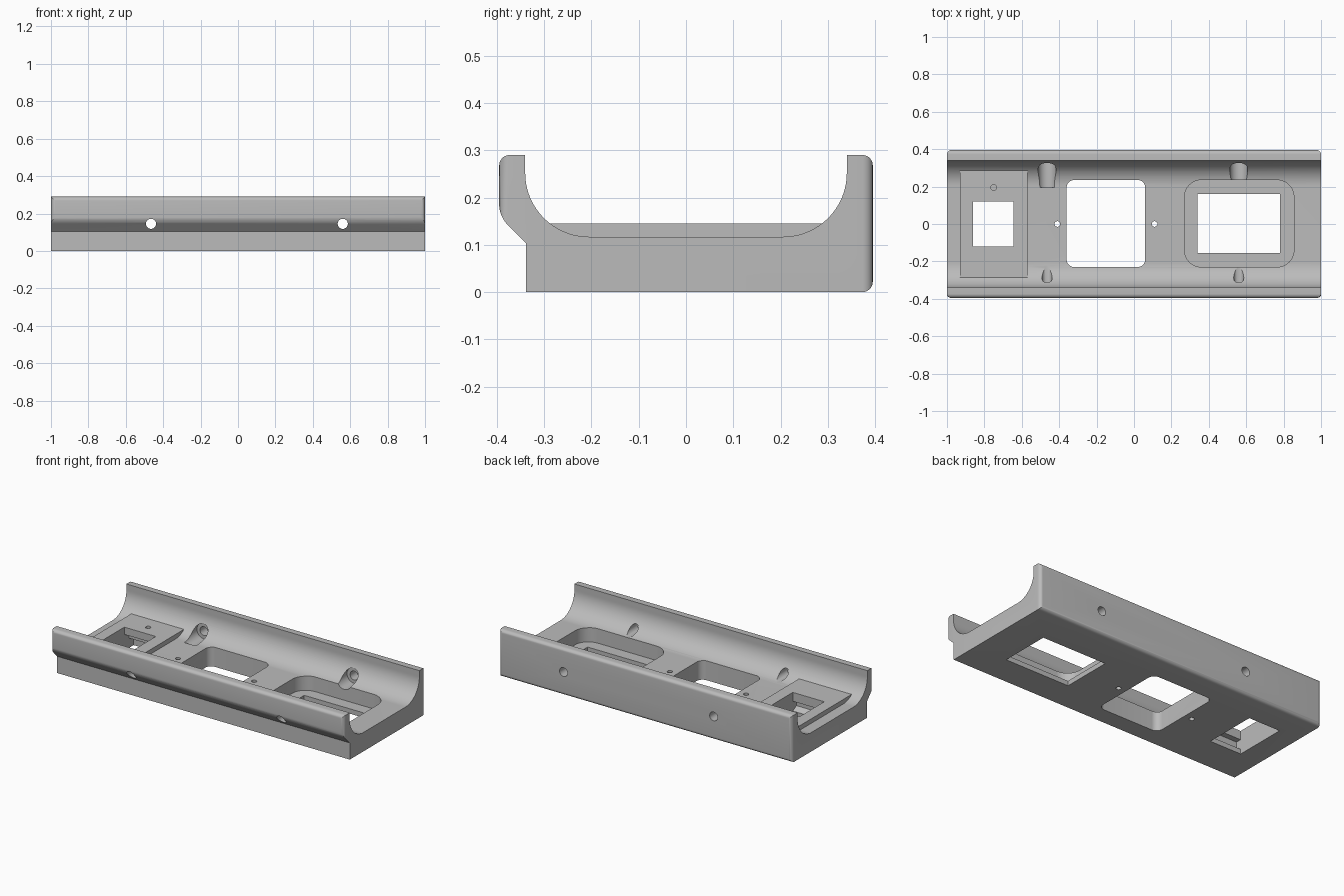
import bpy, bmesh, math
from mathutils import Vector

default = bpy.data.objects.get("Cube")
if default:
    bpy.data.objects.remove(default, do_unlink=True)

grey = bpy.data.materials.new("plain grey")
grey.use_nodes = True
grey.diffuse_color = (0.5, 0.5, 0.5, 1)
grey.node_tree.nodes["Principled BSDF"].inputs["Base Color"].default_value = (0.5, 0.5, 0.5, 1)


def prism(name, points, direction, bevel=None):
    """Extrude a closed outline of 3D points along a direction."""
    bm = bmesh.new()
    face = bm.faces.new([bm.verts.new(p) for p in points])
    out = bmesh.ops.extrude_face_region(bm, geom=[face])
    moved = [v for v in out["geom"] if isinstance(v, bmesh.types.BMVert)]
    bmesh.ops.translate(bm, verts=moved, vec=direction)
    bmesh.ops.recalc_face_normals(bm, faces=bm.faces)
    if bevel:
        bevel(bm)
        bmesh.ops.recalc_face_normals(bm, faces=bm.faces)
    mesh = bpy.data.meshes.new(name)
    bm.to_mesh(mesh)
    bm.free()
    mesh.materials.append(grey)
    ob = bpy.data.objects.new(name, mesh)
    bpy.context.collection.objects.link(ob)
    return ob


def arc(cx, cy, r, start, end, steps):
    angles = [math.radians(start + (end - start) * i / steps) for i in range(steps + 1)]
    return [(cx + r * math.cos(a), cy + r * math.sin(a)) for a in angles]


def along_x(name, outline, x0, x1, bevel=None):
    return prism(name, [(x0, y, z) for y, z in outline], Vector((x1 - x0, 0, 0)), bevel)


def window(name, x0, x1, y0, y1, z0, z1, r=0.0):
    """Vertical block, with rounded corners when r is given."""
    if r:
        pts = (arc(x1 - r, y1 - r, r, 0, 90, 10) + arc(x0 + r, y1 - r, r, 90, 180, 10)
               + arc(x0 + r, y0 + r, r, 180, 270, 10) + arc(x1 - r, y0 + r, r, 270, 360, 10))
    else:
        pts = [(x0, y0), (x1, y0), (x1, y1), (x0, y1)]
    return prism(name, [(x, y, z0) for x, y in pts], Vector((0, 0, z1 - z0)))


def hole_z(name, x, y, r, z0, z1):
    return prism(name, [(px, py, z0) for px, py in arc(x, y, r, 0, 360, 32)[:-1]],
                 Vector((0, 0, z1 - z0)))


def hole_y(name, x, z, r, y0, y1):
    return prism(name, [(px, y0, pz) for px, pz in arc(x, z, r, 0, 360, 48)[:-1]],
                 Vector((0, y1 - y0, 0)))


def combine(target, tool, operation):
    mod = target.modifiers.new(tool.name, "BOOLEAN")
    mod.operation = operation
    mod.solver = "EXACT"
    mod.object = tool
    bpy.context.view_layer.objects.active = target
    bpy.ops.object.modifier_apply(modifier=mod.name)
    bpy.data.objects.remove(tool, do_unlink=True)


def round_ends(bm):
    """Round the upright outer corners of the front lip and back wall."""
    edges = [e for e in bm.edges
             if all(abs(abs(v.co.y) - 0.395) < 1e-4 and abs(v.co.x) > 0.99 for v in e.verts)]
    bmesh.ops.bevel(bm, geom=edges, offset=0.022, segments=6, profile=0.5, affect="EDGES")


# Trough-shaped body
R, CY, CZ = 0.135, 0.205, 0.252
section = [(-0.338, 0), (0.395, 0), (0.395, 0.29), (0.34, 0.29)]
section += arc(CY, CZ, R, 0, -90, 24)
section += arc(-CY, CZ, R, 270, 180, 24)
section += [(-0.34, 0.29), (-0.395, 0.29), (-0.395, 0.16), (-0.338, 0.103)]
body = along_x("trough_body", section, -1, 1, round_ends)

# Raised pad around the small socket
combine(body, window("socket_pad", -0.93, -0.57, -0.3, 0.3, 0.05, 0.145), "UNION")

# Socket opening with catch ledges
socket = [(-0.12, 0.2), (0.12, 0.2), (0.12, 0.1), (0.165, 0.1), (0.165, 0.06),
          (0.21, 0.06), (0.21, -0.05), (-0.12, -0.05), (-0.12, 0.03),
          (-0.155, 0.05), (-0.155, 0.09), (-0.12, 0.09)]
cutters = [
    along_x("socket_cut", socket, -0.86, -0.645),
    hole_z("pad_dimple", -0.75, 0.195, 0.015, 0.115, 0.2),
    # Middle window and stepped display window
    window("middle_window", -0.36, 0.06, -0.23, 0.235, -0.1, 0.3, 0.04),
    window("display_pocket", 0.27, 0.855, -0.23, 0.235, 0.03, 0.3, 0.09),
    window("display_window", 0.34, 0.78, -0.155, 0.16, -0.1, 0.2),
]
# Upright screw holes beside the middle window
cutters += [hole_z("screw_hole", x, 0, 0.015, -0.1, 0.3) for x in (-0.41, 0.11)]
# Cross bolt holes with a counterbore inside the back wall
for x in (-0.465, 0.56):
    cutters.append(hole_y("bolt_hole", x, 0.145, 0.027, -0.6, 0.6))
    cutters.append(hole_y("bolt_counterbore", x, 0.145, 0.048, 0.195, 0.332))

for cutter in cutters:
    combine(body, cutter, "DIFFERENCE")

bpy.ops.object.select_all(action="DESELECT")
body.select_set(True)
bpy.context.view_layer.objects.active = body
bpy.ops.object.shade_smooth_by_angle(angle=math.radians(25))
